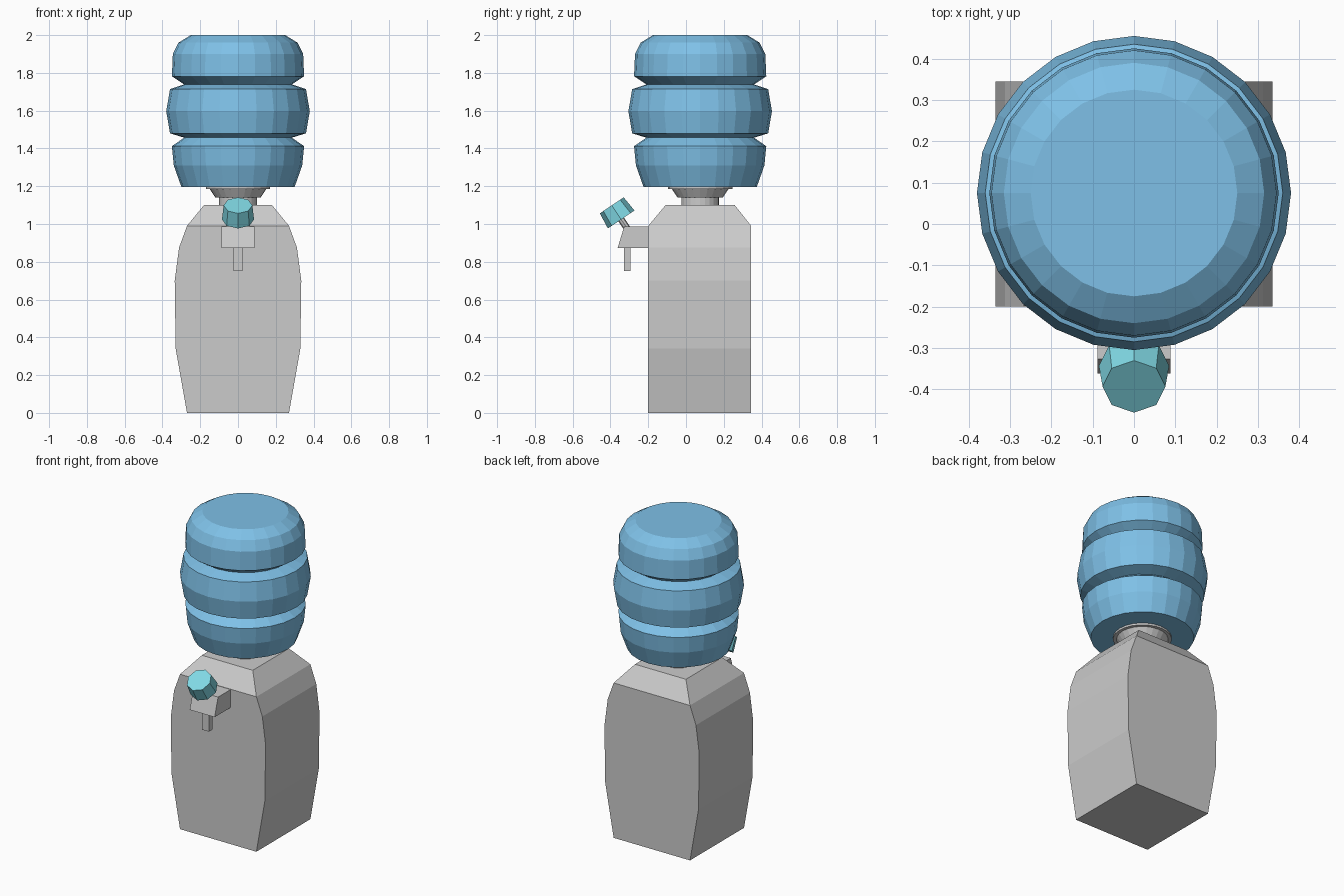
import bpy, bmesh, math
from mathutils import Matrix, Vector

if "Cube" in bpy.data.objects:
    bpy.data.objects.remove(bpy.data.objects["Cube"])


def material(name, rgb):
    m = bpy.data.materials.new(name)
    m.diffuse_color = (*rgb, 1)
    m.use_nodes = True
    m.node_tree.nodes["Principled BSDF"].inputs["Base Color"].default_value = m.diffuse_color
    return m


def finish(name, bm, mat=None, matrix=None):
    bmesh.ops.recalc_face_normals(bm, faces=bm.faces)
    me = bpy.data.meshes.new(name)
    bm.to_mesh(me)
    bm.free()
    ob = bpy.data.objects.new(name, me)
    if mat:
        me.materials.append(mat)
    if matrix:
        ob.matrix_world = matrix
    bpy.context.collection.objects.link(ob)
    return ob


def loft(name, rings, mat=None, matrix=None):
    """Join closed rings of points into a capped solid."""
    bm = bmesh.new()
    loops = [[bm.verts.new(p) for p in ring] for ring in rings]
    n = len(loops[0])
    for a, b in zip(loops, loops[1:]):
        for i in range(n):
            j = (i + 1) % n
            bm.faces.new((a[i], a[j], b[j], b[i]))
    bm.faces.new(loops[0][::-1])
    bm.faces.new(loops[-1])
    return finish(name, bm, mat, matrix)


def lathe(name, profile, sides, mat=None, matrix=None):
    angles = [2 * math.pi * i / sides for i in range(sides)]
    rings = [[(r * math.cos(a), r * math.sin(a), z) for a in angles] for r, z in profile]
    return loft(name, rings, mat, matrix)


def rect(hx, y0, y1, z):
    return [(-hx, y0, z), (hx, y0, z), (hx, y1, z), (-hx, y1, z)]


blue = material("bottle_blue", (0.21, 0.53, 0.80))
teal = material("knob_teal", (0.22, 0.70, 0.79))
CY = 0.075
axis = Matrix.Translation((0, CY, 0))

# Cabinet: bulging sides, flat front and back, tapered top
sides = [(0.27, 0), (0.33, 0.34), (0.335, 0.70), (0.312, 0.875), (0.27, 0.99)]
loft("cabinet", [rect(hx, -0.2, 0.345, z) for hx, z in sides]
     + [rect(0.18, -0.108, 0.258, 1.10)])

# Collar holding the bottle
lathe("bottle_collar", [(0.10, 1.09), (0.10, 1.14), (0.12, 1.14), (0.15, 1.185),
                        (0.17, 1.185), (0.17, 1.205)], 24, None, axis)

# Bottle with two grooves
lathe("water_bottle", [(0.30, 1.197), (0.34, 1.31), (0.35, 1.412), (0.285, 1.457),
                       (0.36, 1.48), (0.38, 1.597), (0.36, 1.714), (0.285, 1.739),
                       (0.35, 1.782), (0.345, 1.90), (0.315, 1.96), (0.25, 2.0)],
      24, blue, axis)

# Tap: wedge bracket and square spout
loft("tap_bracket", [rect(0.088, -0.362, -0.19, 0.873), rect(0.088, -0.327, -0.19, 0.988)])
loft("tap_spout", [rect(0.024, -0.328, -0.294, 0.75), rect(0.024, -0.328, -0.294, 0.90)])

# Tilted knob and its stem
direction = Vector((0, -0.56, 0.83))
tilt = Matrix.Translation((0, -0.343, 1.024)) @ Matrix.Rotation(
    math.atan2(0.56, 0.83), 4, 'X')
lathe("tap_knob", [(0.085, 0), (0.076, 0.09)], 8, teal, tilt)
lathe("tap_stem", [(0.018, -0.085), (0.018, 0.01)], 8, None, tilt)
